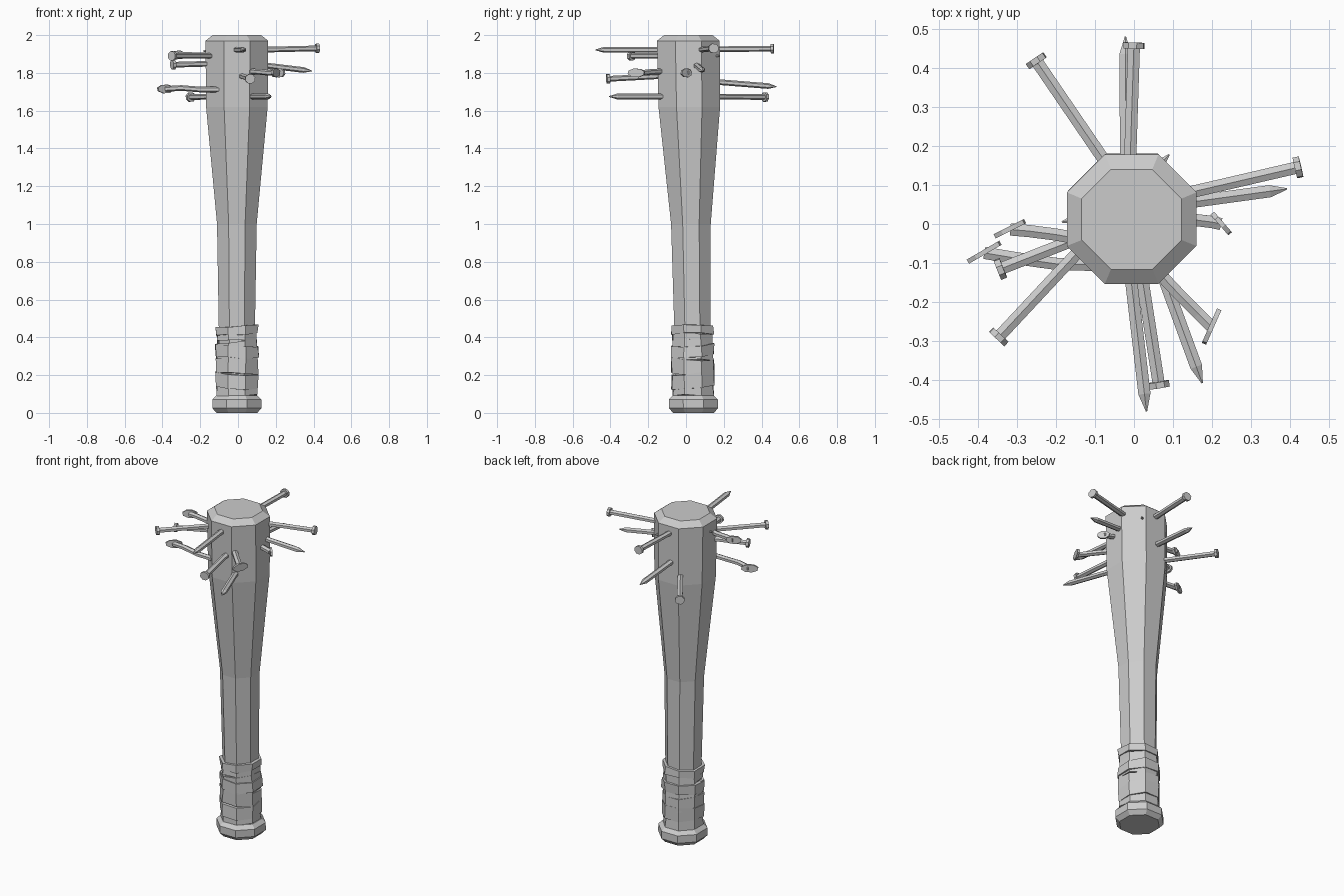
import bpy, bmesh, math, random
from mathutils import Vector

if "Cube" in bpy.data.objects:
    bpy.data.objects.remove(bpy.data.objects["Cube"])

random.seed(4)
grey = bpy.data.materials.new("plain_grey")
grey.diffuse_color = (0.6, 0.6, 0.6, 1)
grey.use_nodes = True
grey.node_tree.nodes["Principled BSDF"].inputs["Base Color"].default_value = grey.diffuse_color


def finish(name, bm):
    bmesh.ops.recalc_face_normals(bm, faces=bm.faces)
    me = bpy.data.meshes.new(name)
    bm.to_mesh(me)
    bm.free()
    me.materials.append(grey)
    ob = bpy.data.objects.new(name, me)
    bpy.context.collection.objects.link(ob)
    return ob


def bridge(bm, rings, closed=False):
    n = len(rings[0])
    pairs = list(zip(rings, rings[1:]))
    if closed:
        pairs.append((rings[-1], rings[0]))
    for a, b in pairs:
        for i in range(n):
            j = (i + 1) % n
            bm.faces.new((a[i], a[j], b[j], b[i]))
    if not closed:
        bm.faces.new(rings[0][::-1])
        bm.faces.new(rings[-1])


def axis(z):
    """Centre of the slightly leaning bat at height z."""
    return -0.006, 0.04 - 0.014 * z


def octagon(bm, z, apothem, wobble=0, tilt=0, phase=0):
    cx, cy = axis(z)
    ring = []
    for k in range(8):
        a = math.radians(22.5 + 45 * k)
        r = apothem / math.cos(math.pi / 8) + random.uniform(-wobble, wobble)
        dz = tilt * math.cos(a - phase) + random.uniform(-wobble, wobble)
        ring.append(bm.verts.new((cx + r * math.cos(a), cy + r * math.sin(a), z + dz)))
    return ring


def turned(name, profile):
    bm = bmesh.new()
    bridge(bm, [octagon(bm, z, r) for z, r in profile])
    finish(name, bm)


def loft(bm, sections, sides=6):
    """Sections: (centre, direction, half width, half height)."""
    rings = []
    for c, t, w, h in sections:
        t = t.normalized()
        s = t.cross(Vector((0, 0, 1))).normalized()
        u = s.cross(t)
        rings.append([bm.verts.new(c + s * w * math.cos(a) + u * h * math.sin(a))
                      for a in (math.radians(30) + 2 * math.pi * k / sides for k in range(sides))])
    bridge(bm, rings)


W, H = 0.018, 0.015


def head(bm, c, t, w, h, thick=0.016):
    t = t.normalized()
    loft(bm, [(c - t * thick, t, w, h), (c, t, w, h)], 8)


def straight_nail(name, start, end, headed, tip=False):
    a, b = Vector(start), Vector(end)
    d = (b - a).normalized()
    bm = bmesh.new()
    if headed:
        secs = [(a, d, W, H), (b - d * 0.01, d, W, H)]
        if tip:
            secs = [(a, d, 0.002, 0.002), (a + d * 0.045, d, W, H)] + secs[1:]
        head(bm, b, d, 0.028, 0.026)
    else:
        secs = [(a, d, W, H), (b - d * 0.045, d, W, H), (b, d, 0.002, 0.002)]
    loft(bm, secs)
    finish(name, bm)


def bent_nail(name, path, facing, w=0.05):
    pts = [Vector(p) for p in path]
    bm = bmesh.new()
    secs = []
    for i, p in enumerate(pts):
        t = pts[min(i + 1, len(pts) - 1)] - pts[max(i - 1, 0)]
        secs.append((p, t, W, H))
    loft(bm, secs)
    f = Vector(facing).normalized()
    head(bm, pts[-1] + f * 0.008, f, w, 0.024, 0.012)
    finish(name, bm)


# bat body and knob
turned("bat_body", [(0.05, 0.092), (0.47, 0.096), (1.0, 0.105), (1.62, 0.163),
                    (1.97, 0.166), (2.0, 0.128)])
turned("bat_knob", [(0, 0.108), (0.025, 0.13), (0.07, 0.13), (0.092, 0.108)])

# ragged overlapping grip wrap
bands = [(0.09, 0.16, 0.106, 0.006), (0.135, 0.215, 0.112, 0.014), (0.205, 0.285, 0.111, 0.006),
         (0.27, 0.375, 0.107, 0.014), (0.30, 0.36, 0.113, 0.012), (0.37, 0.43, 0.106, 0.018),
         (0.415, 0.46, 0.111, 0.008)]
for i, (z0, z1, r, tilt) in enumerate(bands):
    bm = bmesh.new()
    ph = i * 2.1
    bridge(bm, [octagon(bm, z0, 0.085, 0, tilt, ph), octagon(bm, z0, r, 0.005, tilt, ph),
                octagon(bm, z1, r, 0.005, tilt, ph), octagon(bm, z1, 0.085, 0, tilt, ph)], True)
    finish("grip_wrap_%d" % (i + 1), bm)

# straight nails with heads showing
headed = [((-0.04, 0.11, 1.675), (-0.255, 0.425, 1.672), False),
          ((-0.012, 0.1, 1.925), (0.0, 0.465, 1.928), False),
          ((-0.185, 0.005, 1.915), (0.428, 0.147, 1.93), True),
          ((0.015, -0.1, 1.785), (0.065, -0.42, 1.768), False),
          ((0.09, 0.178, 1.89), (-0.352, -0.295, 1.89), True),
          ((-0.1, -0.02, 1.85), (-0.35, -0.118, 1.843), False)]
for i, (a, b, tip) in enumerate(headed):
    straight_nail("headed_nail_%d" % (i + 1), a, b, True, tip)

# nail points driven through
pointed = [((-0.02, 0.1, 1.757), (-0.022, 0.48, 1.727)),
           ((0.1, 0.05, 1.845), (0.392, 0.09, 1.81)),
           ((0.055, -0.08, 1.675), (0.175, -0.408, 1.675)),
           ((-0.015, -0.08, 1.922), (0.032, -0.48, 1.922))]
for i, (a, b) in enumerate(pointed):
    straight_nail("nail_point_%d" % (i + 1), a, b, False)

# bent nails with tilted heads
bent_nail("bent_nail_1", [(0.08, 0.015, 1.81), (0.16, 0.01, 1.808), (0.2, 0.005, 1.803),
                          (0.222, 0.0, 1.80)], (0.75, 0.65, 0), 0.036)
bent_nail("bent_nail_2", [(0.04, -0.1, 1.81), (0.12, -0.185, 1.805), (0.165, -0.23, 1.80),
                          (0.197, -0.262, 1.80)], (0.9, -0.4, 0))
bent_nail("bent_nail_3", [(-0.1, -0.045, 1.895), (-0.2, -0.027, 1.893), (-0.27, -0.018, 1.895),
                          (-0.317, -0.014, 1.895)], (-0.45, 0.9, 0), 0.045)
bent_nail("bent_nail_4", [(-0.1, -0.105, 1.712), (-0.2, -0.102, 1.712), (-0.3, -0.088, 1.72),
                          (-0.383, -0.074, 1.715)], (-0.5, 0.86, 0))
